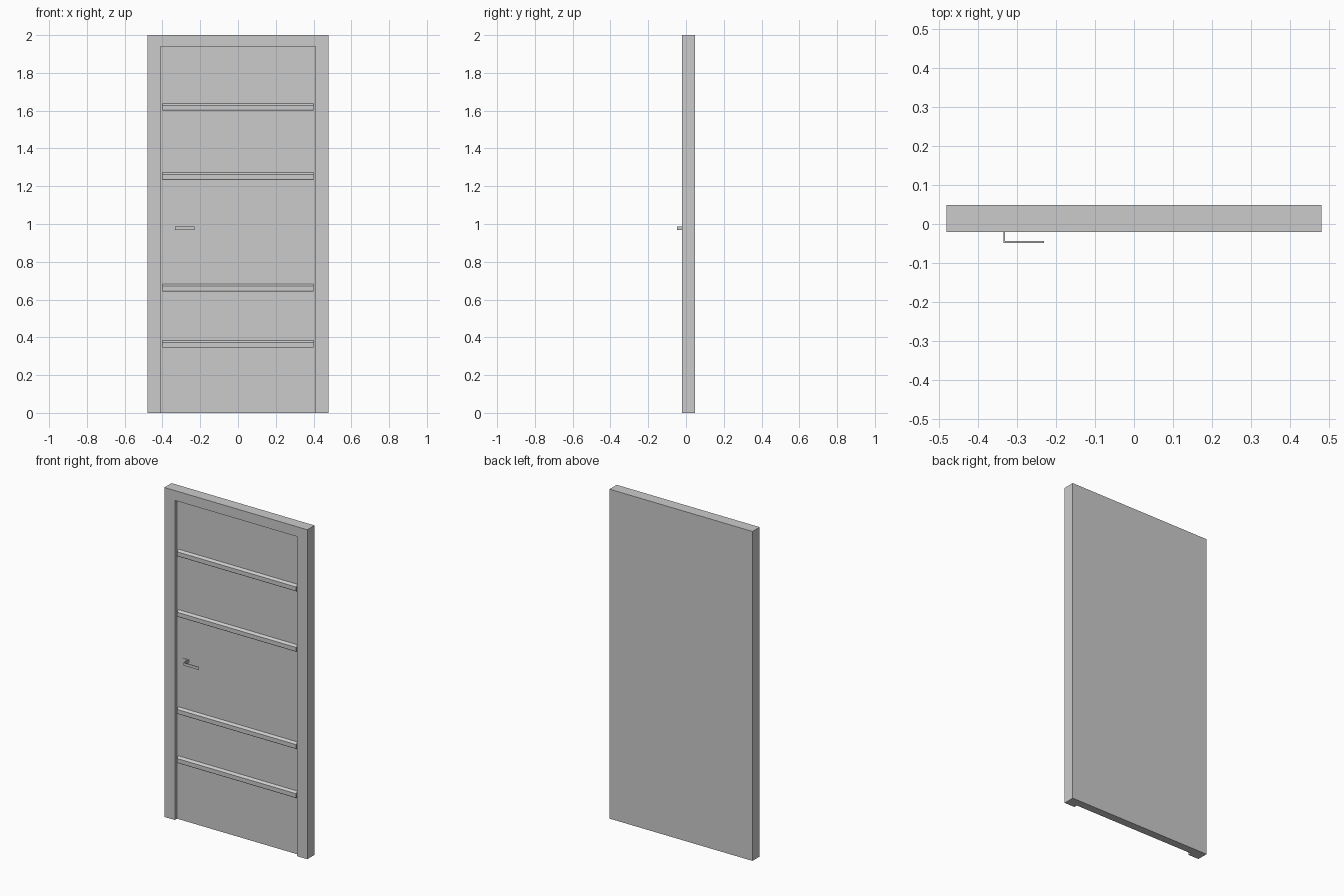
import bpy, bmesh

if "Cube" in bpy.data.objects:
    bpy.data.objects.remove(bpy.data.objects["Cube"])

BACK, FRONT, LEAF = 0.048, -0.021, 0.0   # depths of wall side, frame face, recessed leaf


def prism(name, pts, axis, a, b):
    """Extrude a 2D profile from a to b along x (y,z points) or z (x,y points)."""
    place = (lambda p, t: (t, p[0], p[1])) if axis == 'x' else (lambda p, t: (p[0], p[1], t))
    bm = bmesh.new()
    lo = [bm.verts.new(place(p, a)) for p in pts]
    hi = [bm.verts.new(place(p, b)) for p in pts]
    bm.faces.new(lo)
    bm.faces.new(hi)
    n = len(pts)
    for i in range(n):
        j = (i + 1) % n
        bm.faces.new((lo[i], lo[j], hi[j], hi[i]))
    bmesh.ops.recalc_face_normals(bm, faces=bm.faces)
    me = bpy.data.meshes.new(name)
    bm.to_mesh(me)
    bm.free()
    ob = bpy.data.objects.new(name, me)
    bpy.context.collection.objects.link(ob)
    return ob


def box(name, x0, x1, y0, y1, z0, z1):
    return prism(name, [(x0, y0), (x1, y0), (x1, y1), (x0, y1)], 'z', z0, z1)


# Frame and leaf: one slab with the leaf area recessed, open at the floor
door = box("door_frame_and_leaf", -0.48, 0.48, FRONT, BACK, 0, 2)
cutter = box("recess_cutter", -0.41, 0.41, -0.2, LEAF, -0.1, 1.94)
cutter.hide_render = True
cutter.hide_viewport = False
cutter.display_type = 'WIRE'
cut = door.modifiers.new("recess", 'BOOLEAN')
cut.operation = 'DIFFERENCE'
cut.solver = 'EXACT'
cut.object = cutter

# Raised horizontal rails, softened at their top and bottom edges
for i, z in enumerate((0.365, 0.663, 1.253, 1.62)):
    h, y = 0.02, -0.013
    prism(f"rail_{i + 1}", [(LEAF + 0.001, z - h), (y + 0.003, z - h), (y, z - h + 0.005),
                            (y, z + h - 0.012), (LEAF + 0.001, z + h)], 'x', -0.4, 0.4)

# Lever handle: thin bent strip with a shank into the leaf and a flat grip
t = 0.004
prism("handle", [(-0.334, LEAF + 0.001), (-0.334, -0.048), (-0.23, -0.048),
                 (-0.23, -0.048 + t), (-0.334 + t, -0.048 + t), (-0.334 + t, LEAF + 0.001)],
      'z', 0.969, 0.986)

# Small backplate beside the shank
box("handle_plate", -0.372, -0.334, LEAF - 0.003, LEAF + 0.001, 0.969, 0.986)
